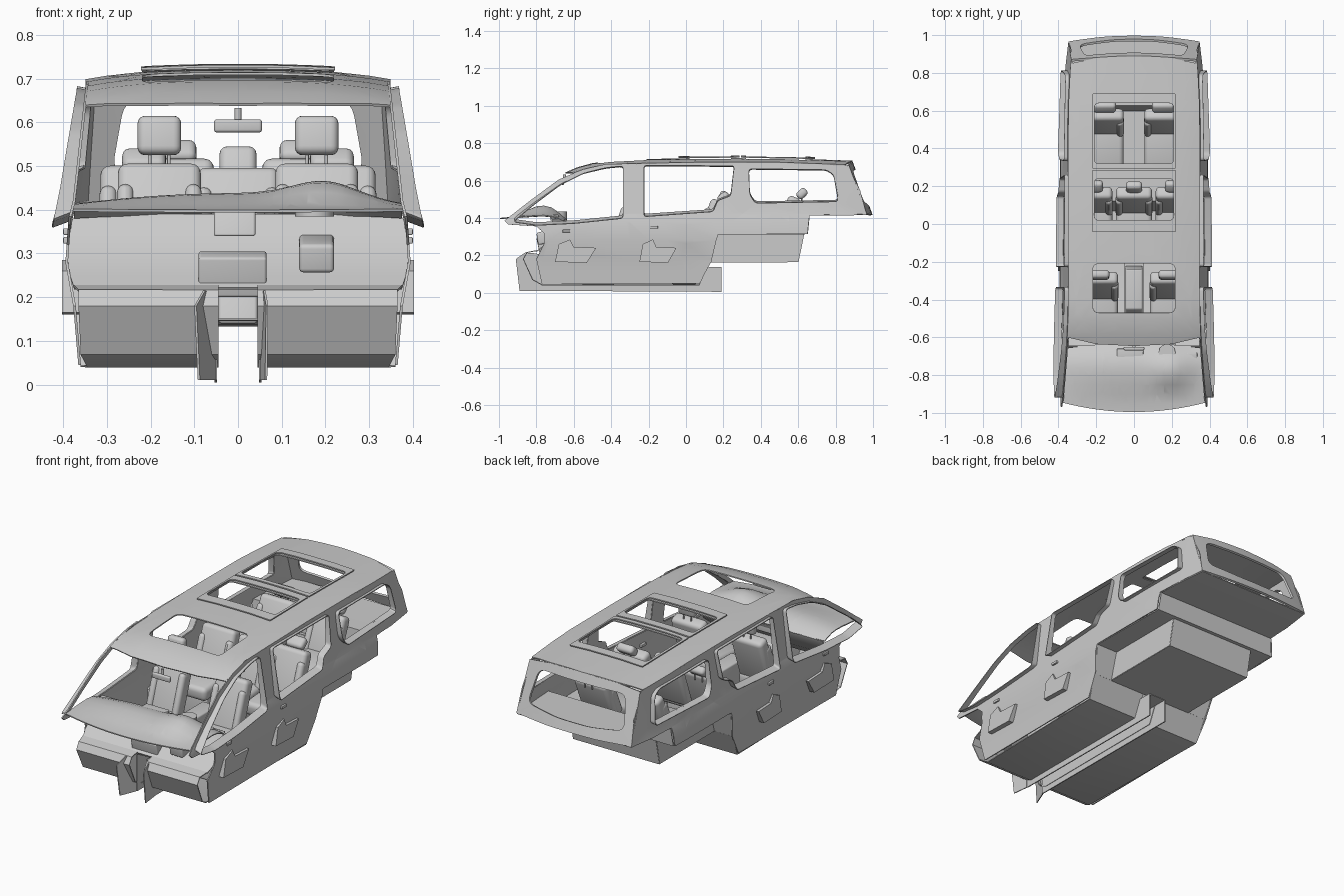
import bpy, bmesh, math
from mathutils import Vector

if "Cube" in bpy.data.objects:
    bpy.data.objects.remove(bpy.data.objects["Cube"])


def lerp_table(t, v):
    if v <= t[0][0]:
        return t[0][1]
    for (a, p), (b, q) in zip(t, t[1:]):
        if v <= b:
            return p + (q - p) * (v - a) / (b - a)
    return t[-1][1]


def finish(name, bm, mirror=False, thick=0, bevel=0):
    bmesh.ops.recalc_face_normals(bm, faces=bm.faces[:])
    me = bpy.data.meshes.new(name)
    bm.to_mesh(me)
    bm.free()
    ob = bpy.data.objects.new(name, me)
    bpy.context.collection.objects.link(ob)
    if thick:
        m = ob.modifiers.new("thick", 'SOLIDIFY')
        m.thickness, m.offset = thick, 0
    if bevel:
        m = ob.modifiers.new("bevel", 'BEVEL')
        m.width, m.segments = bevel, 4
    if mirror:
        ob.modifiers.new("mirror", 'MIRROR').use_clip = False
    return ob


def rounded(pts, r, n=4):
    out = []
    for i, p in enumerate(pts):
        p, a, b = Vector(p), Vector(pts[i - 1]), Vector(pts[(i + 1) % len(pts)])
        s = p + (a - p).normalized() * min(r, (a - p).length * .45)
        e = p + (b - p).normalized() * min(r, (b - p).length * .45)
        out += [tuple(s.lerp(p, k / n).lerp(p.lerp(e, k / n), k / n)) for k in range(n + 1)]
    return out


def rect(w, y0, y1, r):
    return rounded([(-w, y0), (w, y0), (w, y1), (-w, y1)], r)


def sheet(name, outline, holes, us, vs, fmap, mirror=False, thick=.006):
    """Flat outline with holes, cut into a grid and bent to shape."""
    bm = bmesh.new()
    for loop in [outline] + holes:
        v = [bm.verts.new((p[0], p[1], 0)) for p in loop]
        for i in range(len(v)):
            bm.edges.new((v[i - 1], v[i]))
    bmesh.ops.triangle_fill(bm, edges=bm.edges[:], use_beauty=True, normal=(0, 0, 1))
    for vals, no in ((us, (1, 0, 0)), (vs, (0, 1, 0))):
        for c in vals:
            bmesh.ops.bisect_plane(bm, geom=bm.verts[:] + bm.edges[:] + bm.faces[:],
                                   plane_co=Vector(no) * c, plane_no=no, dist=1e-5)
    for v in bm.verts:
        v.co = fmap(v.co.x, v.co.y)
    return finish(name, bm, mirror, thick)


def strip(name, prof, inner=None, thick=.005):
    """Profile of (y, z, half width) drawn out sideways; inner gives two mirrored halves."""
    bm = bmesh.new()
    rows = [[bm.verts.new((x, y, z)) for x in ((-w if inner is None else inner), w)] for y, z, w in prof]
    for a, b in zip(rows, rows[1:]):
        bm.faces.new((a[0], a[1], b[1], b[0]))
    return finish(name, bm, inner is not None, thick)


def prism(name, pts, x0, x1, mirror=False, bevel=0, shear=0):
    bm = bmesh.new()
    f = bm.faces.new([bm.verts.new((x0 + shear * (y + .8), y, z)) for y, z in pts])
    g = bmesh.ops.extrude_face_region(bm, geom=[f])["geom"]
    for v in g:
        if isinstance(v, bmesh.types.BMVert):
            v.co.x += x1 - x0
    return finish(name, bm, mirror, 0, bevel)


def rbox(name, c, d, tilt=0, bevel=.015, mirror=False):
    bm = bmesh.new()
    bmesh.ops.create_cube(bm, size=1)
    ca, sa = math.cos(tilt), math.sin(tilt)
    for v in bm.verts:
        x, y, z = (v.co[i] * d[i] for i in range(3))
        v.co = (c[0] + x, c[1] + y * ca + z * sa, c[2] - y * sa + z * ca)
    return finish(name, bm, mirror, 0, bevel)


def rod(name, c, r, h, mirror=False):
    bm = bmesh.new()
    bmesh.ops.create_cone(bm, cap_ends=True, segments=12, radius1=r, radius2=r, depth=h)
    bmesh.ops.translate(bm, verts=bm.verts, vec=c)
    return finish(name, bm, mirror)


# body side shell with window openings
SX = [(.04, .362), (.18, .374), (.28, .392), (.38, .385), (.42, .375), (.69, .345)]


def side(y, z):
    k = 1 - .08 * (max(0, y - .5) / .46) ** 2
    return Vector((lerp_table(SX, z) * k, y, z))


outline = [(-.97, .385), (-.83, .495), (-.68, .605), (-.55, .66), (-.43, .687), (-.2, .693), (.3, .695),
           (.7, .69), (.86, .68), (.93, .55), (.965, .42), (.66, .415), (.65, .315), (.17, .315), (.135, .165),
           (.07, .05), (-.77, .045), (-.8, .18), (-.76, .26), (-.76, .32), (-.8, .355), (-.95, .365)]
windows = [
    rounded([(-.925, .393), (-.8, .375), (-.6, .385), (-.335, .412), (-.335, .675), (-.43, .665),
             (-.55, .637), (-.67, .58), (-.82, .475)], .02),
    rounded([(-.225, .42), (.145, .445), (.17, .5), (.24, .525), (.258, .675), (-.225, .677)], .015),
    rounded([(.37, .487), (.34, .53), (.335, .66), (.75, .655), (.79, .63), (.815, .495)], .02)]
sheet("side_shell", outline, windows, [-.6, -.3, 0, .3, .55, .65, .75, .85], [.1, .18, .28, .38, .42, .55],
      side, True)
# outward window reveals
for n, w in zip(("front", "rear", "quarter"), windows):
    bm = bmesh.new()
    A = [side(*p) for p in w]
    va = [bm.verts.new(p) for p in A]
    vb = [bm.verts.new(p + Vector((lerp_table([(.4, .04), (.67, .022)], p.z), 0,
                                   lerp_table([(.4, -.015), (.67, .004)], p.z)))) for p in A]
    for i in range(len(va)):
        bm.faces.new((va[i - 1], va[i], vb[i], vb[i - 1]))
    finish(n + "_window_reveal", bm, True, .004)

# roof lining with three openings
RZ = [(-.65, .638), (-.58, .668), (-.5, .69), (-.4, .702), (-.2, .712), (.1, .718), (.5, .717), (.89, .703)]


def roof(x, y):
    k = 1 - .05 * (max(0, y - .5) / .4) ** 2
    return Vector((x * k, y, lerp_table(RZ, y) - .022 * abs(x / .347) ** 3))


grid = [-.3, -.2, -.1, 0, .1, .2, .3]
sheet("roof", [(-.348, -.6), (-.2, -.635), (0, -.645), (.2, -.635), (.348, -.6), (.348, .85), (.2, .88),
               (0, .89), (-.2, .88), (-.348, .85)],
      [rect(.218, -.47, -.21, .035), rect(.215, .02, .24, .015), rect(.215, .32, .64, .015)],
      grid, [-.58, -.5, -.4, -.2, 0, .1, .3, .5, .65, .8], roof)
for n, o, h in (("middle", (-.04, .285), (.02, .24)), ("rear", (.295, .69), (.32, .64))):
    sheet(n + "_roof_frame", rect(.222, *o, .004), [rect(.21, *h, .025)], [-.1, 0, .1], [],
          lambda x, y: roof(x, y) + Vector((0, 0, .013)))


# tailgate frame
def gate(x, z):
    return Vector((x, .885 + .105 * (.70 - z) / .28 - .03 * (x / .35) ** 2, z))


sheet("tailgate_frame", [(-.345, .42), (-.15, .415), (.15, .415), (.345, .42), (.34, .55), (.332, .68),
                         (.2, .698), (0, .703), (-.2, .698), (-.332, .68), (-.34, .55)],
      [rounded([(-.29, .485), (-.1, .465), (.1, .465), (.29, .485), (.26, .655), (-.26, .655)], .04)],
      grid, [.45, .55, .65], gate, thick=.012)

# floor pans, cargo well with wheel arch shelves, and tunnel
strip("floor_pan", [(-.8, .225, .375), (-.85, .215, .365), (-.87, .18, .365), (-.82, .07, .36), (-.77, .042, .345),
                    (.07, .042, .36), (.125, .165, .372)], .045)
strip("cargo_well", [(.125, .165, .26), (.6, .165, .26), (.63, .315, .26)])
prism("cargo_well_side", [(.13, .165), (.6, .165), (.63, .315), (.17, .315)], .257, .262, True)
strip("wheel_arch_front", [(.125, .165, .372), (.17, .315, .39)], .26)
strip("wheel_arch_shelf", [(.17, .315, .39), (.63, .315, .38)], .26)
strip("cargo_shelf", [(.63, .315, .38), (.65, .315, .38), (.66, .415, .37), (.8, .415, .365), (.965, .418, .345)])
prism("tunnel_wall", [(-.8, .01), (.19, .005), (.19, .135), (-.6, .14), (-.8, .21)], .048, .054, True)
strip("tunnel_top", [(-.72, .15, .05), (-.6, .14, .05), (.19, .135, .05)])
cheek = [(-.91, .18), (-.89, .01), (-.8, .01), (-.8, .21), (-.86, .215)]
prism("left_front_cheek", cheek, -.056, -.051, shear=.4)
prism("right_front_cheek", cheek, .051, .056, shear=-.12)


# dashboard
def dash(x, y):
    t = max(0, min(1, (y + 1) / .24))
    t = t * t * (3 - 2 * t)
    hump = .035 * math.exp(-((x - .2) / .1) ** 2) * max(0, 1 - ((y + .77) / .12) ** 2)
    drop = .04 * (max(0, y + .76) / .12) ** 2
    return Vector((x, y, .397 + .038 * t - .024 * t * (x / .37) ** 2 + hump - drop))


xs = [-.38 + .76 * i / 16 for i in range(17)]
sheet("dash_top", [(x, -.995 + .05 * (x / .38) ** 2) for x in xs] + [(.375, -.66), (.2, -.64), (-.2, -.64), (-.375, -.66)],
      [], [i * .04 for i in range(-8, 9)], [-.95, -.9, -.85, -.8, -.76, -.72, -.68], dash)
strip("dash_face", [(-.645, .39, .37), (-.65, .375, .38), (-.67, .34, .385), (-.71, .29, .39),
                    (-.76, .25, .385), (-.8, .22, .375)])
prism("centre_stack", [(-.78, .2), (-.8, .29), (-.76, .305), (-.62, .305), (-.58, .2)], -.09, .065, bevel=.006)
prism("centre_screen", [(-.73, .34), (-.71, .4), (-.65, .4), (-.65, .34)], -.055, .04, bevel=.006)
prism("steering_column", [(-.79, .255), (-.8, .32), (-.76, .33), (-.62, .35), (-.61, .29)], .14, .22, bevel=.01)
rod("instrument_pod", (.175, -.68, .41), .045, .05)
rbox("centre_vent", (-.02, -.69, .415), (.14, .06, .025), bevel=.006)
rbox("side_vent", (.29, -.7, .405), (.09, .04, .025), bevel=.006)
prism("centre_console", [(-.7, .14), (-.66, .25), (-.5, .22), (-.45, .29), (-.24, .29), (-.22, .14)],
      -.045, .045, bevel=.008)
rod("gear_lever", (0, -.52, .25), .012, .08)

# rear view mirror
rbox("mirror", (0, -.66, .592), (.11, .018, .03), bevel=.007)
rod("mirror_stem", (0, -.65, .615), .008, .035)

# door pockets and armrests
for n, dy in (("front", 0), ("rear", .44)):
    s = .9 if dy else 1
    prism(n + "_door_armrest", [(-.59 + dy + a * s, z) for a, z in
          ((-.11, .165), (-.09, .26), (-.03, .285), (-.01, .245), (.11, .24), (.06, .16))], .345, .403, True)
rbox("door_switch_front", (.385, -.64, .33), (.03, .04, .015), bevel=.003, mirror=True)
rbox("door_switch_rear", (.385, -.17, .35), (.03, .04, .015), bevel=.003, mirror=True)


# seats
def seat(name, x, w, y0, y1, zc, back, floor, head):
    m = x > 0
    (by, bz), (ty, tz) = back
    tilt, ln = math.atan2(ty - by, tz - bz), math.hypot(ty - by, tz - bz)
    rbox(name + "_cushion", (x, (y0 + y1) / 2, zc - .035), (w, y1 - y0, .075), -.08, .025, m)
    rbox(name + "_base", (x, (y0 + y1) / 2, (floor + zc - .06) / 2),
         (w * .8, (y1 - y0) * .6, zc - .06 - floor), 0, .008, m)
    mid = ((by + ty) / 2, (bz + tz) / 2)
    rbox(name + "_back", (x, *mid), (w, .07, ln), tilt, .022, m)
    for s in (-1, 1):
        rbox(name + "_bolster", (x + s * w * .41, mid[0] - .025, mid[1] - .02), (w * .2, .06, ln * .8), tilt, .02, m)
        rod(name + "_headrest_post", (x + s * .022, head[0], head[1] - head[3] * .5), .004, .05, m)
    rbox(name + "_headrest", (x, head[0], head[1]), (head[2], .045, head[3]), head[4], .018, m)


seat("front_seat", .18, .19, -.62, -.32, .26, ((-.37, .24), (-.28, .5)), .045, (-.27, .57, .1, .09, .15))
seat("middle_seat", .215, .2, -.12, .1, .29, ((.08, .25), (.17, .495)), .045, (.2, .51, .1, .065, .9))
seat("middle_centre_seat", 0, .19, -.12, .1, .285, ((.08, .25), (.17, .49)), .135, (.195, .505, .085, .08, .4))
seat("rear_seat", .155, .2, .29, .52, .33, ((.5, .31), (.585, .51)), .165, (.62, .53, .12, .06, .8))

# bake modifiers and smooth shade
bpy.ops.object.select_all(action='SELECT')
bpy.context.view_layer.objects.active = bpy.context.selected_objects[0]
bpy.ops.object.convert(target='MESH')
bpy.ops.object.shade_smooth_by_angle(angle=math.radians(32))
